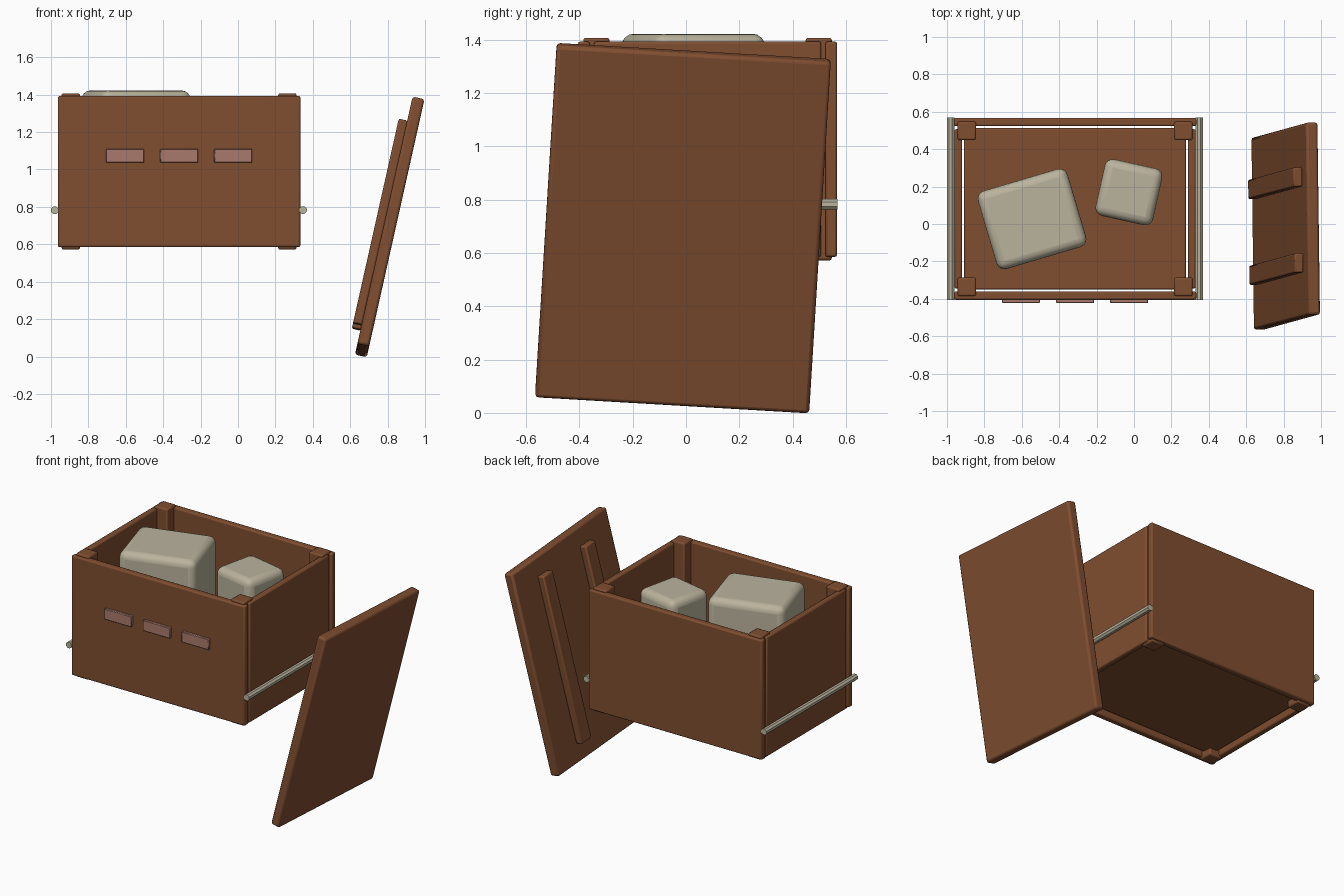
import bpy, math
from mathutils import Matrix, Vector

cube = bpy.data.objects.get("Cube")
if cube:
    bpy.data.objects.remove(cube, do_unlink=True)


def material(name, rgb):
    m = bpy.data.materials.new(name)
    m.use_nodes = True
    colour = (*rgb, 1)
    m.diffuse_color = colour
    m.node_tree.nodes["Principled BSDF"].inputs["Base Color"].default_value = colour
    return m


WOOD = material("brown wood", (0.215, 0.076, 0.03))
CREAM = material("cream", (0.49, 0.45, 0.335))
PINK = material("dusty pink", (0.40, 0.195, 0.15))


def finish(ob, name, mat, bevel, segments):
    ob.name = name
    ob.data.materials.append(mat)
    if bevel:
        mod = ob.modifiers.new("rounded edges", "BEVEL")
        mod.width = bevel
        mod.segments = segments
    return ob


def box(name, low, high, mat=WOOD, bevel=0.009, segments=2, turn=None):
    """Box between two corners; turn is an optional 4x4 applied afterwards."""
    low, high = Vector(low), Vector(high)
    bpy.ops.mesh.primitive_cube_add(size=1)
    ob = bpy.context.object
    place = Matrix.Translation((low + high) / 2) @ Matrix.Diagonal((*(high - low), 1))
    ob.data.transform(place)
    if turn:
        ob.matrix_world = turn
    finish(ob, name, mat, bevel, segments)
    if bevel:
        bpy.ops.object.shade_smooth_by_angle(angle=math.radians(35))
    return ob


# Crate extents
L, R, F, B = -0.963, 0.333, -0.405, 0.567
LOW, TOP, T = 0.585, 1.393, 0.044

# Crate walls and floor
box("front_wall", (L, F, LOW), (R, F + T, TOP))
box("back_wall", (L, B - T, LOW), (R, B, TOP))
box("left_wall", (R - T, F + 0.06, LOW), (R - 0.003, B - 0.06, TOP))
box("right_wall", (L + 0.003, F + 0.06, LOW), (L + T, B - 0.06, TOP))
gap = T + 0.011
box("crate_floor", (L + gap, F + gap, 0.615), (R - gap, B - gap, 0.655))

# Corner posts
for side, px in (("right", L + 0.069), ("left", R - 0.069)):
    for end, py in (("front", F + 0.069), ("back", B - 0.069)):
        box(f"{end}_{side}_post", (px - 0.049, py - 0.049, 0.572),
            (px + 0.049, py + 0.049, 1.407))

# Side rods
for side, px in (("right", L - 0.017), ("left", R + 0.015)):
    bpy.ops.mesh.primitive_cylinder_add(vertices=8, radius=0.0215, depth=B - F + 0.004)
    rod = bpy.context.object
    rod.data.transform(Matrix.Rotation(math.pi / 8, 4, "Z"))
    rod.data.transform(Matrix.Rotation(math.pi / 2, 4, "X"))
    rod.location = (px, (F + B) / 2, 0.783)
    finish(rod, f"{side}_rod", CREAM, 0, 0)

# Front label plates
for i in range(3):
    x = -0.705 + i * 0.289
    box(f"label_plate_{i + 1}", (x, F - 0.017, 1.037), (x + 0.203, F + 0.01, 1.109),
        PINK, 0.003, 1)


# Soft blocks standing inside the crate
def block(name, centre, size, angle, top):
    turn = Matrix.Translation((*centre, 0)) @ Matrix.Rotation(math.radians(angle), 4, "Z")
    w, d = size[0] / 2, size[1] / 2
    box(name, (-w, -d, 0.655), (w, d, top), CREAM, 0.045, 4, turn)


block("large_block", (-0.545, 0.027), (0.50, 0.435), 16.5, 1.422)
block("small_block", (-0.027, 0.17), (0.315, 0.31), -12.5, 1.345)

# Lid leaning beside the crate, with two battens on its inner face
lean = (Matrix.Translation((0.811, -0.0115, 0.693))
        @ Matrix.Rotation(0.22, 4, "Y") @ Matrix.Rotation(-0.06, 4, "X"))
box("lid", (-0.0325, -0.515, -0.678), (0.0325, 0.515, 0.678), bevel=0.014, turn=lean)
for end, y in (("front", -0.23), ("back", 0.23)):
    box(f"{end}_lid_batten", (-0.079, y - 0.052, -0.56), (-0.03, y + 0.052, 0.56), turn=lean)
